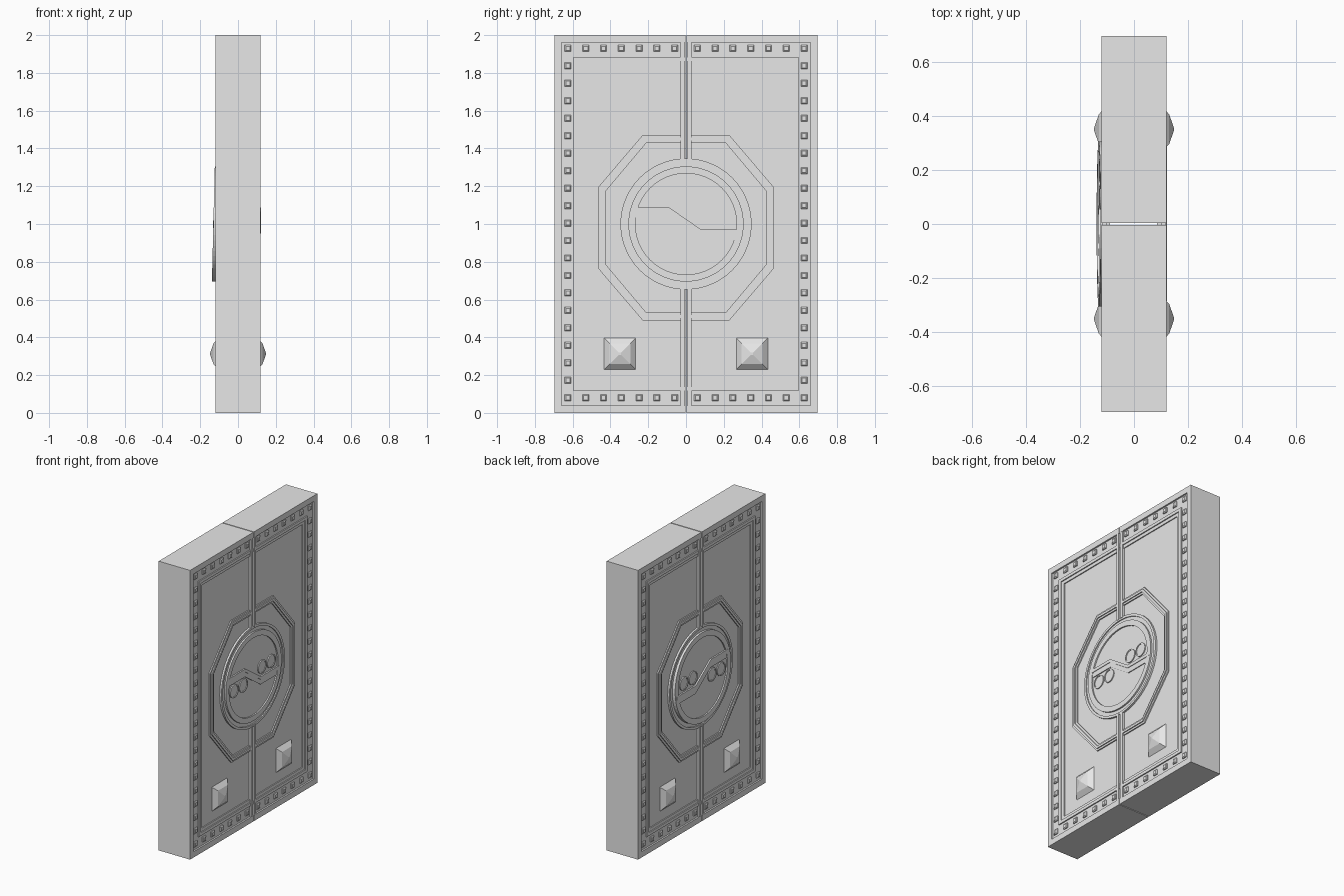
import bpy, bmesh, math

cube = bpy.data.objects.get("Cube")
if cube:
    bpy.data.objects.remove(cube, do_unlink=True)

# One plain grey for the whole door
GREY = (0.8, 0.8, 0.8, 1.0)
grey = bpy.data.materials.new("stone_grey")
grey.use_nodes = True
grey.diffuse_color = GREY
grey.node_tree.nodes["Principled BSDF"].inputs["Base Color"].default_value = GREY

HALF_WIDTH, HEIGHT, FACE, PANEL, SEAM = 0.695, 2.0, 0.12, 0.103, 0.003


def skin(bm, rows, closed=False):
    """Skin closed cross-sections into a solid, capped unless it loops round."""
    verts = [[bm.verts.new(p) for p in row] for row in rows]
    n = len(rows[0])
    pairs = list(zip(verts, verts[1:])) + ([(verts[-1], verts[0])] if closed else [])
    for a, b in pairs:
        for i in range(n):
            j = (i + 1) % n
            bm.faces.new((a[i], a[j], b[j], b[i]))
    if not closed:
        bm.faces.new(verts[0])
        bm.faces.new(verts[-1])


def finish(name, bm):
    bmesh.ops.recalc_face_normals(bm, faces=bm.faces)
    mesh = bpy.data.meshes.new(name)
    bm.to_mesh(mesh)
    bm.free()
    mesh.materials.append(grey)
    ob = bpy.data.objects.new(name, mesh)
    bpy.context.collection.objects.link(ob)
    return ob


def place(point, x, side, tilt):
    # The medallion on the -x face leans out towards its lower edge
    lean = 0.003 + (1.3 - point[1]) * 0.025 if tilt and side < 0 else 0
    return (side * (x + lean), point[0], point[1])


def stack(name, layers, side, tilt=False):
    """Solid through (outline, x) layers."""
    bm = bmesh.new()
    skin(bm, [[place(p, x, side, tilt) for p in pts] for pts, x in layers])
    return finish(name, bm)


def band(name, outer, inner, x0, x1, side, closed=False, tilt=False):
    """Raised moulding between two matching outlines."""
    bm = bmesh.new()
    skin(bm, [[place(o, x0, side, tilt), place(o, x1, side, tilt),
               place(i, x1, side, tilt), place(i, x0, side, tilt)]
              for o, i in zip(outer, inner)], closed)
    return finish(name, bm)


def rect(y0, y1, z0, z1):
    return [(y0, z0), (y1, z0), (y1, z1), (y0, z1)]


def square(y, z, h):
    return rect(y - h, y + h, z - h, z + h)


def circle(r, y=0.0, z=1.0, n=64):
    return [(y + r * math.cos(math.tau * i / n), z + r * math.sin(math.tau * i / n))
            for i in range(n)]


def half_frame(leaf, y, margin):
    return [(leaf * SEAM, HEIGHT - margin), (leaf * y, HEIGHT - margin),
            (leaf * y, margin), (leaf * SEAM, margin)]


def half_octagon(leaf, inset):
    top, side_y, corner_y, corner_z = 0.49 - inset, 0.465 - inset, 0.23 - inset * 0.45, 0.215 - inset * 0.45
    quarter = [(0.028, top), (corner_y, top), (side_y, corner_z)]
    lower = [(y, -z) for y, z in reversed(quarter)]
    return [(leaf * y, 0.98 + z) for y, z in quarter + lower]


def zigzag(shift):
    return [(-0.285, 1.06 + shift), (-0.09, 1.06 + shift),
            (0.08, 0.943 + shift), (0.29, 0.943 + shift)]


# Mouldings: outer y, outer margin, inner y, inner margin, height
FRAMES = {
    "outer_frame": (HALF_WIDTH, 0.0, 0.66, 0.04, FACE),
    "stud_channel": (0.66, 0.04, 0.595, 0.117, 0.109),
    "inner_moulding": (0.595, 0.117, 0.572, 0.138, 0.117),
    "inner_step": (0.572, 0.138, 0.55, 0.16, 0.11),
}

for leaf in (-1, 1):
    word = "left" if leaf > 0 else "right"
    a, b = sorted((leaf * SEAM, leaf * HALF_WIDTH))
    core = rect(a, b, 0, HEIGHT)
    stack(word + "_leaf", [(core, -PANEL), (core, PANEL)], 1)

    for side in (-1, 1):
        tag = f"{word}_{'front' if side > 0 else 'rear'}_"
        for name, (y0, m0, y1, m1, top) in FRAMES.items():
            band(tag + name, half_frame(leaf, y0, m0), half_frame(leaf, y1, m1),
                 PANEL - 0.002, top, side)

        # Octagon moulding in two tiers
        band(tag + "octagon_base", half_octagon(leaf, 0), half_octagon(leaf, 0.042),
             PANEL - 0.002, 0.111, side)
        band(tag + "octagon_ridge", half_octagon(leaf, 0.013), half_octagon(leaf, 0.029),
             PANEL, 0.118, side)

        # Ribs beside the seam, above and below the medallion
        for part, z0, z1 in (("lower", 0, 0.66), ("upper", 1.34, HEIGHT)):
            a, b = sorted((leaf * 0.008, leaf * 0.028))
            rib = rect(a, b, z0, z1)
            stack(f"{tag}{part}_rib", [(rib, PANEL - 0.002), (rib, 0.119)], side)

        # Row of small studs along top, bottom and outer edge
        spots = [(0.625, 0.08 + 0.0925 * i) for i in range(21)]
        spots += [(0.06 + 0.0942 * i, z) for i in range(6) for z in (0.08, 1.93)]
        bm = bmesh.new()
        for y, z in spots:
            skin(bm, [[place(p, x, side, False) for p in square(leaf * y, z, h)]
                      for h, x in ((0.017, 0.105), (0.017, 0.115), (0.011, 0.12))])
        finish(tag + "studs", bm)

        # Large pyramid boss
        stack(tag + "pyramid_boss",
              [(square(leaf * 0.35, 0.313, h), x)
               for h, x in ((0.087, 0.1), (0.055, 0.13), (0.006, 0.147))], side)

# Round medallion on each face
for side in (-1, 1):
    tag = "front_" if side > 0 else "rear_"
    band(tag + "collar", circle(0.347), circle(0.33), 0.1, 0.116, side, True)
    band(tag + "collar_step", circle(0.33), circle(0.3), 0.1, 0.109, side, True)
    stack(tag + "medallion_disc", [(circle(0.305), 0.085), (circle(0.305), 0.111)], side, True)
    band(tag + "medallion_rim", circle(0.305), circle(0.268), 0.1, 0.12, side, True, True)
    band(tag + "zigzag_bar", zigzag(0.028), zigzag(-0.028), 0.1, 0.117, side, tilt=True)
    band(tag + "zigzag_ridge", zigzag(0.028), zigzag(0.006), 0.1, 0.121, side, tilt=True)
    for i, (y, z) in enumerate(((-0.205, 0.977), (-0.105, 0.977), (0.1, 1.03), (0.2, 1.03))):
        stack(f"{tag}button_{i}", [(circle(0.045, y, z, 24), 0.1), (circle(0.045, y, z, 24), 0.114)],
              side, True)
        band(f"{tag}button_rim_{i}", circle(0.046, y, z, 24), circle(0.038, y, z, 24),
             0.1, 0.118, side, True, True)
